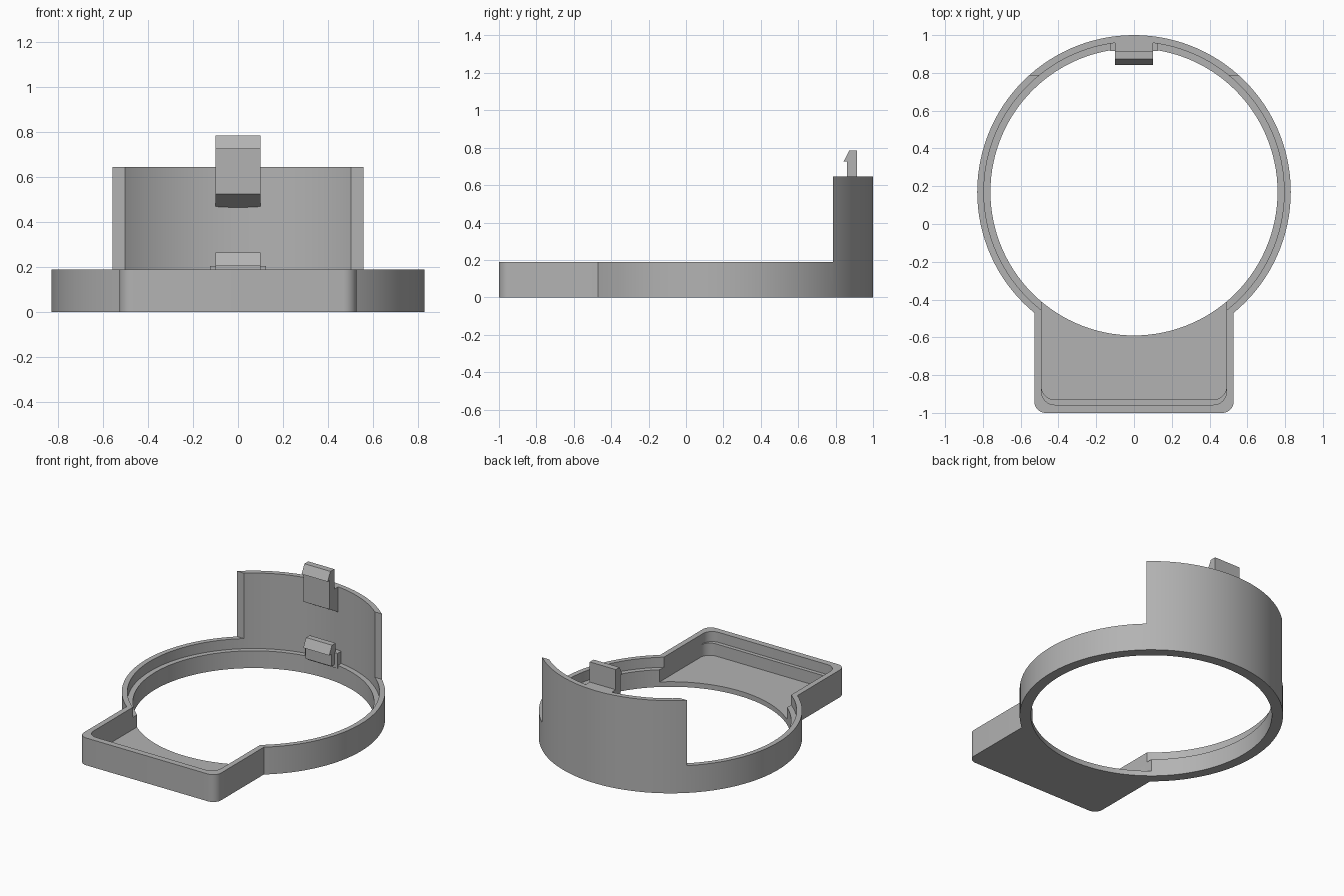
import bpy
import bmesh
from math import sin, cos, pi, radians

cube = bpy.data.objects.get("Cube")
if cube:
    bpy.data.objects.remove(cube, do_unlink=True)

grey = bpy.data.materials.new("grey plastic")
grey.use_nodes = True
colour = (0.45, 0.45, 0.45, 1)
grey.diffuse_color = colour
grey.node_tree.nodes["Principled BSDF"].inputs["Base Color"].default_value = colour

CY = 0.17        # ring centre
RIM = 0.19       # height of the low rim
LEDGE = 0.12     # height of the inner step
FLOOR = 0.035    # floor of the front tray
HIGH = 1.0       # cutters reach above everything


def prism(name, outline, direction):
    """Extrude a closed outline of 3D points along a direction."""
    bm = bmesh.new()
    face = bm.faces.new([bm.verts.new(p) for p in outline])
    new = bmesh.ops.extrude_face_region(bm, geom=[face])["geom"]
    bmesh.ops.translate(bm, vec=direction,
                        verts=[v for v in new if isinstance(v, bmesh.types.BMVert)])
    bmesh.ops.recalc_face_normals(bm, faces=bm.faces)
    mesh = bpy.data.meshes.new(name)
    bm.to_mesh(mesh)
    bm.free()
    mesh.materials.append(grey)
    obj = bpy.data.objects.new(name, mesh)
    bpy.context.collection.objects.link(obj)
    return obj


def disc(name, radius, z0, z1, sides=120):
    ring = [(radius * cos(2 * pi * i / sides), CY + radius * sin(2 * pi * i / sides), z0)
            for i in range(sides)]
    return prism(name, ring, (0, 0, z1 - z0))


def tray(name, half, front, back, radius, z0, z1, steps=8):
    """Box with its two front corners rounded."""
    pts = [(half, back, z0), (-half, back, z0)]
    for side, start in ((-1, pi), (1, 1.5 * pi)):
        for i in range(steps + 1):
            a = start + i * pi / 2 / steps
            pts.append((side * (half - radius) + radius * cos(a),
                        front + radius + radius * sin(a), z0))
    return prism(name, pts, (0, 0, z1 - z0))


def combine(target, other, operation):
    mod = target.modifiers.new(operation, "BOOLEAN")
    mod.operation = operation
    mod.solver = "EXACT"
    mod.object = other
    bpy.context.view_layer.objects.active = target
    bpy.ops.object.modifier_apply(modifier=mod.name)
    bpy.data.objects.remove(other, do_unlink=True)


def clip(name, half, profile):
    """Side profile (y, z) extruded across the width."""
    return prism(name, [(-half, y, z) for y, z in profile], (2 * half, 0, 0))


# Ring with tall back wall, joined to the front tray
body = disc("ring_body", 0.83, 0, 0.645)
combine(body, tray("tray_block", 0.528, -1, -0.3, 0.06, 0, 0.3), "UNION")

# Lower everything in front of the back wall to rim height
low = [(-2, -2, RIM), (2, -2, RIM), (2, 0.785, RIM), (-2, 0.785, RIM)]
combine(body, prism("rim_cutter", low, (0, 0, HIGH)), "DIFFERENCE")

# Ring opening, stepped ledge and stepped tray cavity
for cutter in (disc("opening_cutter", 0.76, -0.5, HIGH),
               disc("ledge_cutter", 0.795, LEDGE, HIGH),
               tray("cavity_cutter", 0.49, -0.93, -0.2, 0.07, FLOOR, HIGH),
               tray("step_cutter", 0.49, -0.957, -0.2, 0.07, LEDGE, HIGH)):
    combine(body, cutter, "DIFFERENCE")

bpy.ops.object.select_all(action="DESELECT")
body.select_set(True)
bpy.context.view_layer.objects.active = body
bpy.ops.object.shade_smooth_by_angle(angle=radians(25))

# Snap clip rising above the back wall, with a sloped underside
clip("upper_clip", 0.1, [(0.975, 0.645), (0.915, 0.645), (0.915, 0.785), (0.873, 0.785),
                         (0.842, 0.725), (0.862, 0.725), (0.862, 0.525), (0.975, 0.46)])

# Small catch on the ledge at the foot of the wall
clip("lower_catch", 0.1, [(0.93, LEDGE), (0.93, 0.265), (0.89, 0.265), (0.86, 0.205),
                          (0.885, 0.205), (0.885, LEDGE)])
clip("catch_base", 0.125, [(0.975, LEDGE - 0.02), (0.975, 0.205),
                           (0.915, 0.205), (0.915, LEDGE - 0.02)])
